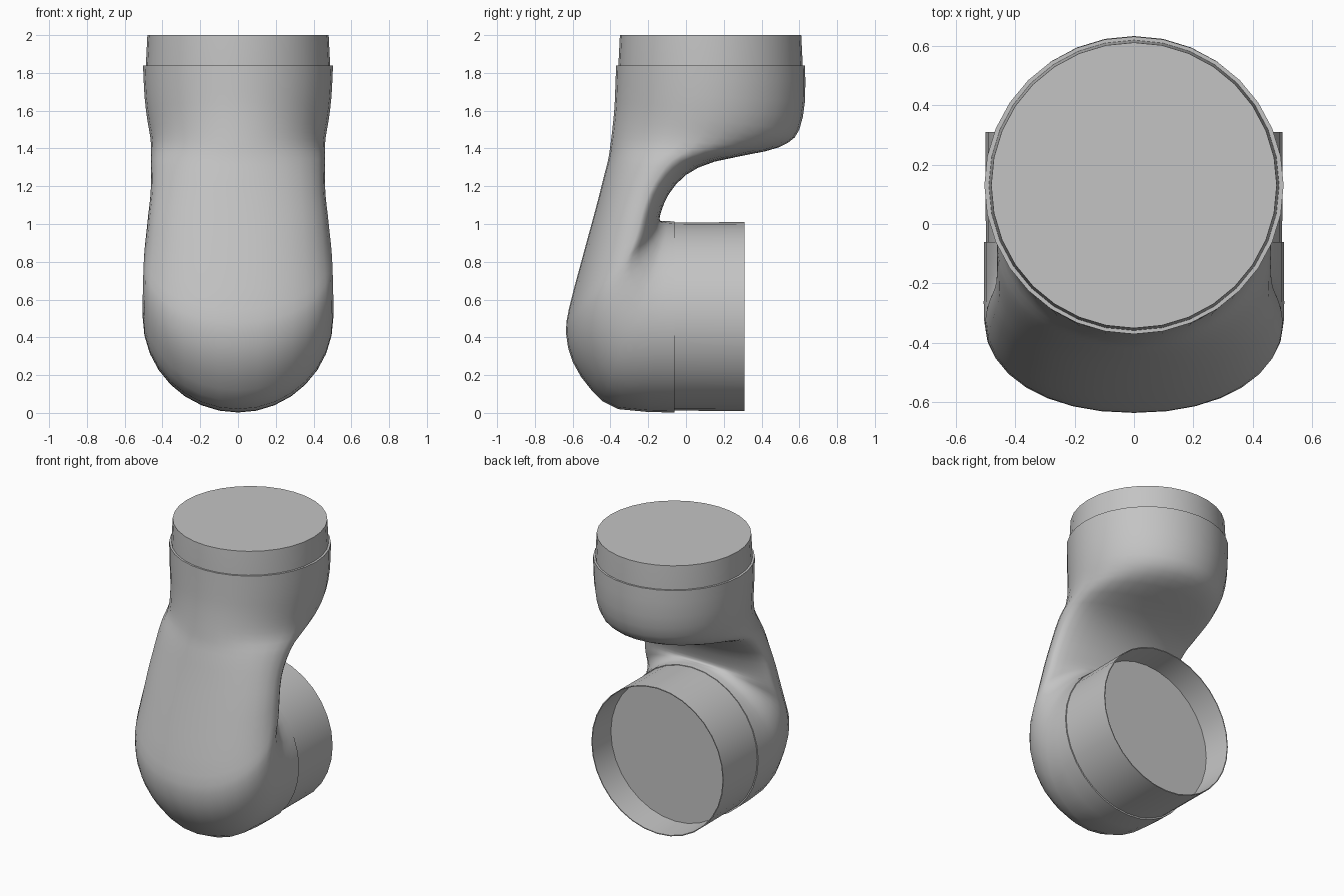
import bpy, bmesh, math
from mathutils import Matrix, Vector

cube = bpy.data.objects.get("Cube")
if cube:
    bpy.data.objects.remove(cube)

grey = bpy.data.materials.new("plain grey")
grey.use_nodes = True
grey.diffuse_color = (0.55, 0.55, 0.55, 1)
grey.node_tree.nodes["Principled BSDF"].inputs["Base Color"].default_value = grey.diffuse_color

SIDES = 32


def finish(name, bm, angle=35):
    bmesh.ops.recalc_face_normals(bm, faces=bm.faces)
    mesh = bpy.data.meshes.new(name)
    bm.to_mesh(mesh)
    bm.free()
    mesh.materials.append(grey)
    obj = bpy.data.objects.new(name, mesh)
    bpy.context.collection.objects.link(obj)
    bpy.ops.object.select_all(action='DESELECT')
    obj.select_set(True)
    bpy.context.view_layer.objects.active = obj
    bpy.ops.object.shade_smooth_by_angle(angle=math.radians(angle))


def skin(rings):
    """Join rings of points into a tube with both ends capped."""
    bm = bmesh.new()
    loops = [[bm.verts.new(p) for p in ring] for ring in rings]
    for a, b in zip(loops, loops[1:]):
        for i in range(SIDES):
            j = (i + 1) % SIDES
            bm.faces.new((a[i], a[j], b[j], b[i]))
    bm.faces.new(loops[0])
    bm.faces.new(loops[-1])
    return bm


def turned(name, profile, matrix):
    """Turn a (radius, height) profile about its axis."""
    angles = [2 * math.pi * i / SIDES for i in range(SIDES)]
    rings = [[matrix @ Vector((r * math.cos(a), r * math.sin(a), h)) for a in angles]
             for r, h in profile]
    finish(name, skin(rings))


def section(front_y, front_z, back_y, back_z, width, mid, power):
    """Rounded cross-section between a front and a back point."""
    front, back = Vector((0, front_y, front_z)), Vector((0, back_y, back_z))
    ring = []
    for i in range(SIDES):
        a = 2 * math.pi * i / SIDES
        c, s = math.cos(a), math.sin(a)
        n = power if s < 0 else 2
        reach = abs(s) ** (2 / n)
        t = mid - mid * reach if s < 0 else mid + (1 - mid) * reach
        p = front.lerp(back, t)
        p.x = width * math.copysign(abs(c) ** (2 / n), c)
        ring.append(p)
    return ring


def smooth_rows(rows, steps=2):
    """Catmull-Rom interpolation between neighbouring sections."""
    result = []
    for k in range(len(rows) - 1):
        p0, p1, p2, p3 = (rows[max(0, min(len(rows) - 1, k + d))] for d in (-1, 0, 1, 2))
        for q in range(steps):
            t = q / steps
            result.append([b + 0.5 * t * (c - a + t * (2 * a - 5 * b + 4 * c - d
                           + t * (3 * (b - c) + d - a)))
                           for a, b, c, d in zip(p0, p1, p2, p3)])
    return result + [rows[-1]]


# Curved body: front y, z, back y, z, half width, widest place, front squareness
body_rows = [
    (-.37, 1.84, .63, 1.84, .503, .5, 2),
    (-.375, 1.70, .63, 1.65, .495, .5, 2),
    (-.38, 1.60, .60, 1.50, .48, .5, 2),
    (-.39, 1.50, .54, 1.43, .465, .5, 2),
    (-.40, 1.42, .42, 1.385, .46, .52, 2),
    (-.41, 1.35, .15, 1.33, .46, .6, 2),
    (-.43, 1.27, .00, 1.26, .46, .68, 2.05),
    (-.46, 1.15, -.09, 1.16, .463, .71, 2.1),
    (-.50, 1.00, -.13, 1.07, .475, .72, 2.15),
    (-.56, .78, -.14, 1.025, .485, .72, 2.2),
    (-.62, .55, -.13, 1.015, .495, .67, 2.2),
    (-.635, .42, -.12, 1.015, .50, .6, 2.15),
    (-.60, .27, -.11, 1.015, .503, .55, 2.1),
    (-.50, .12, -.10, 1.015, .505, .52, 2.05),
    (-.36, .02, -.085, 1.015, .505, .5, 2),
    (-.06, .002, -.06, 1.012, .505, .5, 2),
]
finish("curved_body", skin([section(*row) for row in smooth_rows(body_rows)]), 45)

# Upper collar with a flat lid
turned("upper_collar", [(.488, 1.80), (.488, 1.84), (.48, 2.0), (.45, 2.0)],
       Matrix.Translation((0, .13, 0)))

# Rear sleeve, open at the end, with a recessed disc
turned("rear_sleeve", [(.498, -.10), (.498, -.06), (.5, .31), (.494, .31), (.485, .12)],
       Matrix.Translation((0, 0, .51)) @ Matrix.Rotation(-math.pi / 2, 4, 'X'))
